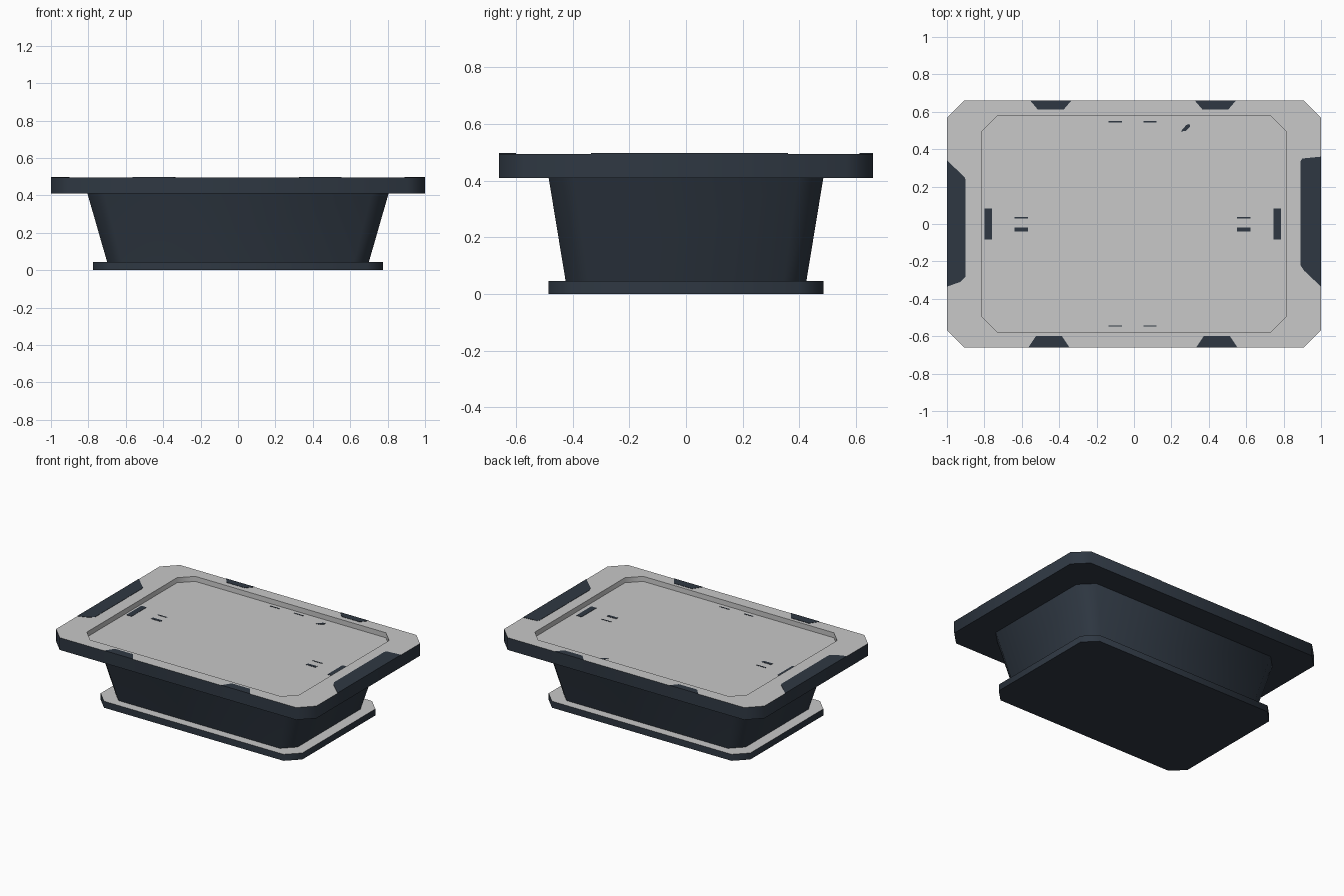
import bpy, bmesh, math

if "Cube" in bpy.data.objects:
    bpy.data.objects.remove(bpy.data.objects["Cube"])


def material(name, rgb):
    m = bpy.data.materials.new(name)
    m.diffuse_color = (*rgb, 1)
    m.use_nodes = True
    m.node_tree.nodes["Principled BSDF"].inputs["Base Color"].default_value = m.diffuse_color
    return m


DARK = material("dark slate", (0.028, 0.039, 0.055))
GREY = material("light grey", (0.58, 0.58, 0.58))


def octagon(hx, hy, z, c):
    """Rectangle with cut corners, counter-clockwise seen from above."""
    return [(hx, c - hy, z), (hx, hy - c, z), (hx - c, hy, z), (c - hx, hy, z),
            (-hx, hy - c, z), (-hx, c - hy, z), (c - hx, -hy, z), (hx - c, -hy, z)]


def loft(bm, rings, mats):
    """Skin a stack of rings, cap both ends; mats = bottom, bands..., top."""
    vs = [[bm.verts.new(p) for p in r] for r in rings]
    n = len(vs[0])
    bm.faces.new(vs[0][::-1]).material_index = mats[0]
    for a, b, m in zip(vs, vs[1:], mats[1:]):
        for i in range(n):
            j = (i + 1) % n
            bm.faces.new((a[i], a[j], b[j], b[i])).material_index = m
    bm.faces.new(vs[-1]).material_index = mats[-1]


def finish(bm, name, smooth=True):
    me = bpy.data.meshes.new(name)
    bm.to_mesh(me)
    bm.free()
    me.materials.append(DARK)
    me.materials.append(GREY)
    ob = bpy.data.objects.new(name, me)
    bpy.context.collection.objects.link(ob)
    if smooth:
        bpy.ops.object.select_all(action='DESELECT')
        ob.select_set(True)
        bpy.context.view_layer.objects.active = ob
        bpy.ops.object.shade_smooth_by_angle(angle=math.radians(50))
    return ob


TOP, FLOOR = 0.495, 0.46

# Foot plate: dark with a grey upper face
bm = bmesh.new()
loft(bm, [octagon(0.775, 0.485, 0, 0.085), octagon(0.775, 0.485, 0.045, 0.085)], [0, 0, 1])
finish(bm, "foot_plate")

# Tapered body
bm = bmesh.new()
loft(bm, [octagon(0.70, 0.425, 0.045, 0.08), octagon(0.805, 0.485, 0.41, 0.09)], [0, 0, 0])
finish(bm, "tapered_body")

# Top slab with a shallow recess
bm = bmesh.new()
loft(bm, [octagon(1, 0.66, 0.41, 0.092), octagon(1, 0.66, TOP, 0.092),
          octagon(0.815, 0.577, TOP, 0.083), octagon(0.815, 0.577, FLOOR, 0.083)],
     [0, 0, 1, 1, 1])
finish(bm, "top_slab")


def plate(bm, pts, z):
    area = sum(a[0] * b[1] - b[0] * a[1] for a, b in zip(pts, pts[1:] + pts[:1]))
    pts = pts if area > 0 else pts[::-1]
    loft(bm, [[(x, y, h) for x, y in pts] for h in (z, z + 0.002)], [0, 0, 0])


# Dark patches on the rim
bm = bmesh.new()
plate(bm, [(-1, 0.34), (-0.905, 0.25), (-0.9, 0.235), (-0.9, -0.28),
           (-0.93, -0.31), (-1, -0.335)], TOP)
plate(bm, [(1, 0.36), (0.9, 0.35), (0.89, 0.335), (0.89, -0.22),
           (0.91, -0.25), (1, -0.335)], TOP)
for cx, s, inner in ((-0.455, -1, 0.60), (0.443, -1, 0.60),
                     (-0.445, 1, 0.613), (0.435, 1, 0.613)):
    plate(bm, [(cx - 0.11, s * 0.66), (cx - 0.07, s * inner),
               (cx + 0.07, s * inner), (cx + 0.11, s * 0.66)], TOP)
finish(bm, "rim_patches", False)

# Small dark marks on the recess floor: centre x, y, width, depth
bm = bmesh.new()
marks = [(-0.78, 0, 0.04, 0.165), (0.765, 0, 0.04, 0.165)]
for cx in (-0.603, 0.587):
    marks += [(cx, -0.03, 0.072, 0.02), (cx, 0.034, 0.072, 0.007)]
for cx in (-0.1, 0.085):
    marks += [(cx, 0.547, 0.07, 0.007), (cx, -0.545, 0.07, 0.007)]
for cx, cy, w, d in marks:
    w, d = w / 2, d / 2
    plate(bm, [(cx - w, cy - d), (cx + w, cy - d), (cx + w, cy + d), (cx - w, cy + d)], FLOOR)
plate(bm, [(0.25, 0.495), (0.275, 0.497), (0.3, 0.52), (0.297, 0.535), (0.28, 0.53)], FLOOR)
finish(bm, "floor_marks", False)
